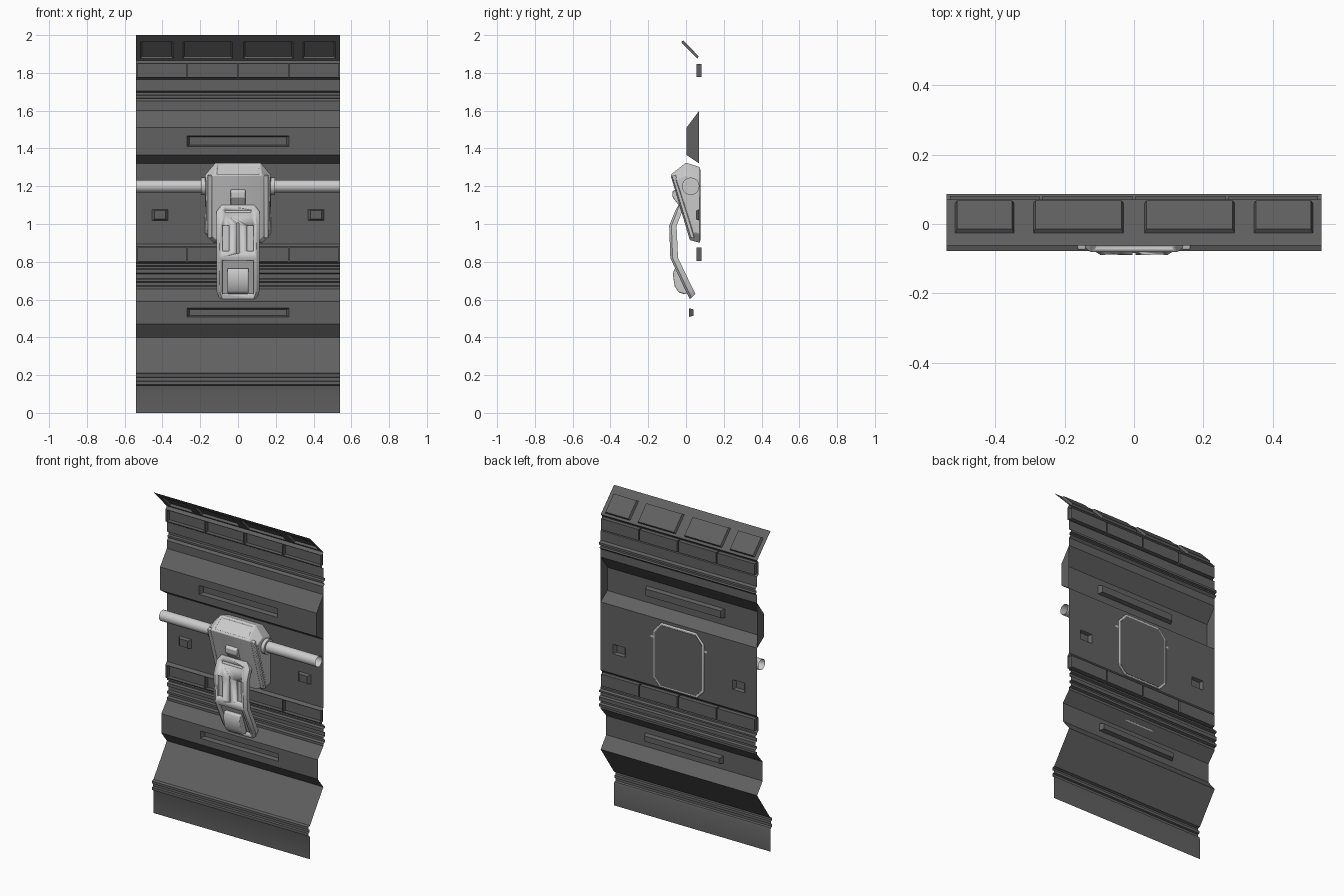
import bpy, bmesh
from math import pi
from mathutils import Vector, Matrix

if "Cube" in bpy.data.objects:
    bpy.data.objects.remove(bpy.data.objects["Cube"])

W = 0.54
dark = bpy.data.materials.new("dark_grey")
dark.diffuse_color = (0.12, 0.12, 0.12, 1)
dark.use_nodes = True
dark.node_tree.nodes["Principled BSDF"].inputs["Base Color"].default_value = dark.diffuse_color


def finish(name, bm, mat=None, bevel=0, recalc=True):
    bmesh.ops.remove_doubles(bm, verts=bm.verts, dist=1e-5)
    if recalc:
        bmesh.ops.recalc_face_normals(bm, faces=bm.faces)
    me = bpy.data.meshes.new(name)
    bm.to_mesh(me)
    bm.free()
    ob = bpy.data.objects.new(name, me)
    bpy.context.collection.objects.link(ob)
    if mat:
        me.materials.append(mat)
    bpy.ops.object.select_all(action='DESELECT')
    bpy.context.view_layer.objects.active = ob
    ob.select_set(True)
    bpy.ops.object.shade_smooth_by_angle(angle=0.5)
    if bevel:
        m = ob.modifiers.new("bevel", 'BEVEL')
        m.width, m.segments = bevel, 2
    return ob


def face(bm, pts):
    return bm.faces.new([bm.verts.new(p) for p in pts])


def strip(bm, a, b, pockets=(), t0=0, t1=1, depth=0, taper=0):
    """Full-width sheet strip from a to b (y, z) with pockets pushed along its normal."""
    a, b = Vector((0, *a)), Vector((0, *b))
    d = (b - a).normalized()
    back = Vector((0, -d.z, d.y))
    P = lambda x, t: a.lerp(b, t) + Vector((x, 0, 0))
    xs = sorted({-W, W, *[x for p in pockets for x in p]})
    ts = [0, t0, t1, 1] if pockets else [0, 1]
    for x0, x1 in zip(xs, xs[1:]):
        for s0, s1 in zip(ts, ts[1:]):
            ring = [P(x0, s0), P(x0, s1), P(x1, s1), P(x1, s0)]
            if (x0, x1) in pockets and s0 == t0:
                k = [Vector((sx * taper, 0, 0)) + d * (sz * taper * 0.5)
                     for sx, sz in ((1, 1), (1, -1), (-1, -1), (-1, 1))]
                inner = [p + o + back * depth for p, o in zip(ring, k)]
                face(bm, inner)
                for i in range(4):
                    j = (i + 1) % 4
                    face(bm, [ring[i], ring[j], inner[j], inner[i]])
            else:
                face(bm, ring)


def prism(name, prof, xc, hw, bevel=0):
    bm = bmesh.new()
    f = face(bm, [(xc - hw, y, z) for y, z in prof])
    g = bmesh.ops.extrude_face_region(bm, geom=[f])
    bmesh.ops.translate(bm, vec=(2 * hw, 0, 0),
                        verts=[v for v in g['geom'] if isinstance(v, bmesh.types.BMVert)])
    return finish(name, bm, bevel=bevel)


def hull(pts):
    bm = bmesh.new()
    for x, y, z in pts:
        for s in (-1, 1):
            bm.verts.new((s * x, y, z))
    bmesh.ops.convex_hull(bm, input=bm.verts)
    bmesh.ops.dissolve_limit(bm, angle_limit=0.03, verts=bm.verts, edges=bm.edges)
    return bm


def box(bm, c, size, rx=0):
    m = Matrix.Translation(c) @ Matrix.Rotation(rx, 4, 'X') @ Matrix.Diagonal((*size, 1))
    bmesh.ops.create_cube(bm, size=1, matrix=m)


def tube(name, x, length, r, caps):
    bm = bmesh.new()
    m = Matrix.Translation((x, 0.025, 1.2)) @ Matrix.Rotation(pi / 2, 4, 'Y')
    bmesh.ops.create_cone(bm, cap_ends=caps, segments=20, radius1=r, radius2=r,
                          depth=length, matrix=m)
    return finish(name, bm)


# wall sheet: stepped profile with pressed pockets
bricks = dict(pockets=[(-.53, -.272), (-.264, -.004), (.004, .264), (.272, .53)],
              t0=.04, t1=.96, depth=.026)
slot = dict(pockets=[(-.27, .27)], t0=.3, t1=.68, depth=.026, taper=.012)
special = {
    0: dict(pockets=[(-.515, -.345), (-.29, -.03), (.03, .29), (.345, .515)],
            t0=.27, t1=.92, depth=.014, taper=.006),
    2: bricks, 13: slot,
    15: dict(pockets=[(-.455, -.37), (.37, .455)], t0=.57, t1=.71, depth=-.018, taper=.014),
    17: bricks, 33: slot}
profile = [(-.062, 2), (.07, 1.865), (.055, 1.85), (.055, 1.775), (.07, 1.765), (.07, 1.705),
           (.087, 1.697), (.087, 1.684), (.074, 1.68), (.074, 1.668), (.085, 1.664),
           (.07, 1.65), (.07, 1.6), (.003, 1.51), (.003, 1.365), (.07, 1.32), (.07, .895),
           (.055, .88), (.055, .8), (.07, .79), (.07, .78), (.087, .775), (.087, .765),
           (.072, .76), (.072, .74), (.087, .735), (.087, .712), (.072, .708), (.072, .695),
           (.087, .69), (.087, .675), (.07, .67), (.07, .655), (.015, .59), (.015, .47),
           (.07, .4), (-.062, .21), (-.078, .205), (-.078, .19), (-.066, .187), (-.066, .17),
           (-.078, .167), (-.078, .15), (-.066, .146), (-.062, .135), (-.062, 0)]
bm = bmesh.new()
for i, (a, b) in enumerate(zip(profile, profile[1:])):
    strip(bm, a, b, **special.get(i, {}))
# closed ends of the upper bulge
for x, order in ((-W, 1), (W, -1)):
    face(bm, [(x, *p) for p in profile[12:16]][::order])
finish("wall_panel", bm, dark, recalc=False)

# side rods and collars
for s, side in ((-1, "left"), (1, "right")):
    tube("rod_" + side, s * .35, .38, .033, False)
    tube("rod_collar_" + side, s * .18, .03, .046, True)
    # raised rail down each front edge of the latch body
    prism("latch_rail_" + side, [(-.075, 1.255), (-.055, 1.26), (.045, .925), (.025, .925)],
          s * .15, .012, .004)

# latch body
bm = hull([(.13, .075, .9), (.175, .075, .95), (.175, .075, 1.24), (.12, .075, 1.3),
           (.12, 0, 1.325), (.175, -.005, 1.26), (.17, -.05, 1.235), (.125, -.082, 1.26),
           (.115, .02, .915), (.165, .04, .955)])
top = [f for f in bm.faces if f.normal.z > .5 and f.normal.y < -.3 and abs(f.normal.x) < .1]
bmesh.ops.inset_individual(bm, faces=top, thickness=.016)
bmesh.ops.inset_individual(bm, faces=top, thickness=.003, depth=-.008)
finish("latch_body", bm, bevel=.004)
prism("latch_hinge", [(-.05, 1.19), (-.072, 1.17), (-.07, 1.14), (-.03, 1.09), (-.01, 1.1)],
      0, .04, .004)
finish("latch_back_plate", hull([(.12, y, z) for y in (.07, .077) for z in (.912, 1.288)] +
       [(.163, y, z) for y in (.07, .077) for z in (.957, 1.235)]), dark)

# bent lever, lofted through rectangular sections with chamfered front corners
stations = [(-.04, 1.1, -.028, 1.1, .088), (-.057, 1.07, -.022, 1.06, .113),
            (-.089, .99, -.05, .99, .115), (-.083, .82, -.042, .82, .115),
            (.001, .64, .037, .655, .115), (.02, .602, .05, .63, .1)]
bm = bmesh.new()
rings = []
for yf, zf, yb, zb, w in stations:
    ym, zm = yf * .7 + yb * .3, zf * .7 + zb * .3
    pts = [(-w + .018, yf, zf), (w - .018, yf, zf), (w, ym, zm),
           (w, yb, zb), (-w, yb, zb), (-w, ym, zm)]
    rings.append([bm.verts.new(p) for p in pts])
for r, q in zip(rings, rings[1:]):
    for i in range(6):
        j = (i + 1) % 6
        bm.faces.new((r[i], r[j], q[j], q[i]))
bm.faces.new(rings[0])
bm.faces.new(rings[-1])
lever = finish("latch_lever", bm)

# lever slots and finger recess
bm = bmesh.new()
for s in (-1, 1):
    box(bm, (s * .065, -.085, .925), (.036, .036, .135))
box(bm, (0, -.088, .925), (.01, .03, .16))
box(bm, (0, -.062, 1.068), (.14, .016, .014), -.37)
box(bm, (0, -.034, .715), (.165, .03, .2), .438)
cutter = finish("lever_cutter", bm)
cutter.hide_render = True
cutter.hide_viewport = True
cutter.display_type = 'WIRE'
m = lever.modifiers.new("slots", 'BOOLEAN')
m.operation, m.solver, m.object = 'DIFFERENCE', 'EXACT', cutter

# thumb pad inside the recess
prism("lever_thumb_pad", [(-.035, .765), (-.06, .765), (-.07, .735), (-.06, .67),
                          (-.038, .637), (-.005, .628), (.01, .64)], 0, .056, .006)
